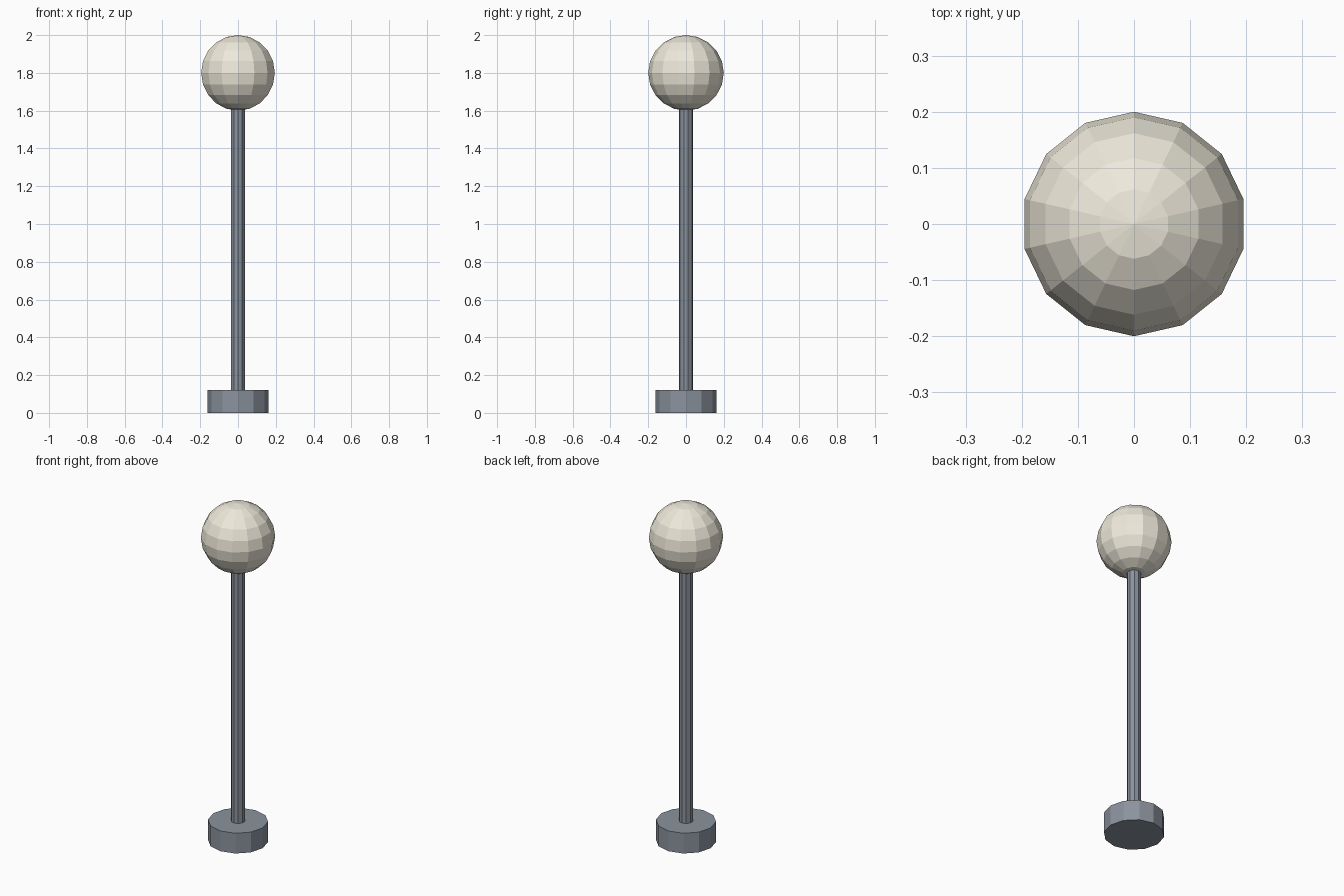
import bpy, bmesh, math

if "Cube" in bpy.data.objects:
    bpy.data.objects.remove(bpy.data.objects["Cube"])

def material(name, color):
    m = bpy.data.materials.new(name)
    m.diffuse_color = (*color, 1)
    m.use_nodes = True
    m.node_tree.nodes["Principled BSDF"].inputs["Base Color"].default_value = m.diffuse_color
    return m

def lathe(name, profile, sides, mat):
    """Spin (radius, z) points about z, one corner on +y; zero radius makes a pole."""
    bm = bmesh.new()
    rings = []
    for r, z in profile:
        if r < 1e-6:
            rings.append([bm.verts.new((0, 0, z))] * sides)
        else:
            rings.append([bm.verts.new((r * math.sin(2 * math.pi * i / sides),
                                        r * math.cos(2 * math.pi * i / sides), z))
                          for i in range(sides)])
    for a, b in zip(rings, rings[1:]):
        for i in range(sides):
            j = (i + 1) % sides
            bm.faces.new(list(dict.fromkeys((a[i], a[j], b[j], b[i]))))
    # Flat caps on open ends
    for ring in (rings[0], rings[-1]):
        if ring[0] is not ring[1]:
            bm.faces.new(ring)
    bmesh.ops.recalc_face_normals(bm, faces=bm.faces)
    mesh = bpy.data.meshes.new(name)
    bm.to_mesh(mesh)
    bm.free()
    mesh.materials.append(mat)
    obj = bpy.data.objects.new(name, mesh)
    bpy.context.collection.objects.link(obj)
    return obj

metal = material("grey_metal", (0.26, 0.29, 0.34))
glass = material("cream_glass", (0.85, 0.81, 0.70))

# Foot and post
lathe("base", [(0.162, 0), (0.162, 0.12)], 12, metal)
lathe("post", [(0.038, 0.12), (0.038, 1.63)], 10, metal)

# Globe lamp
globe = [(0.2 * math.sin(math.pi * k / 10), 1.8 - 0.2 * math.cos(math.pi * k / 10))
         for k in range(11)]
lathe("globe", globe, 14, glass)
